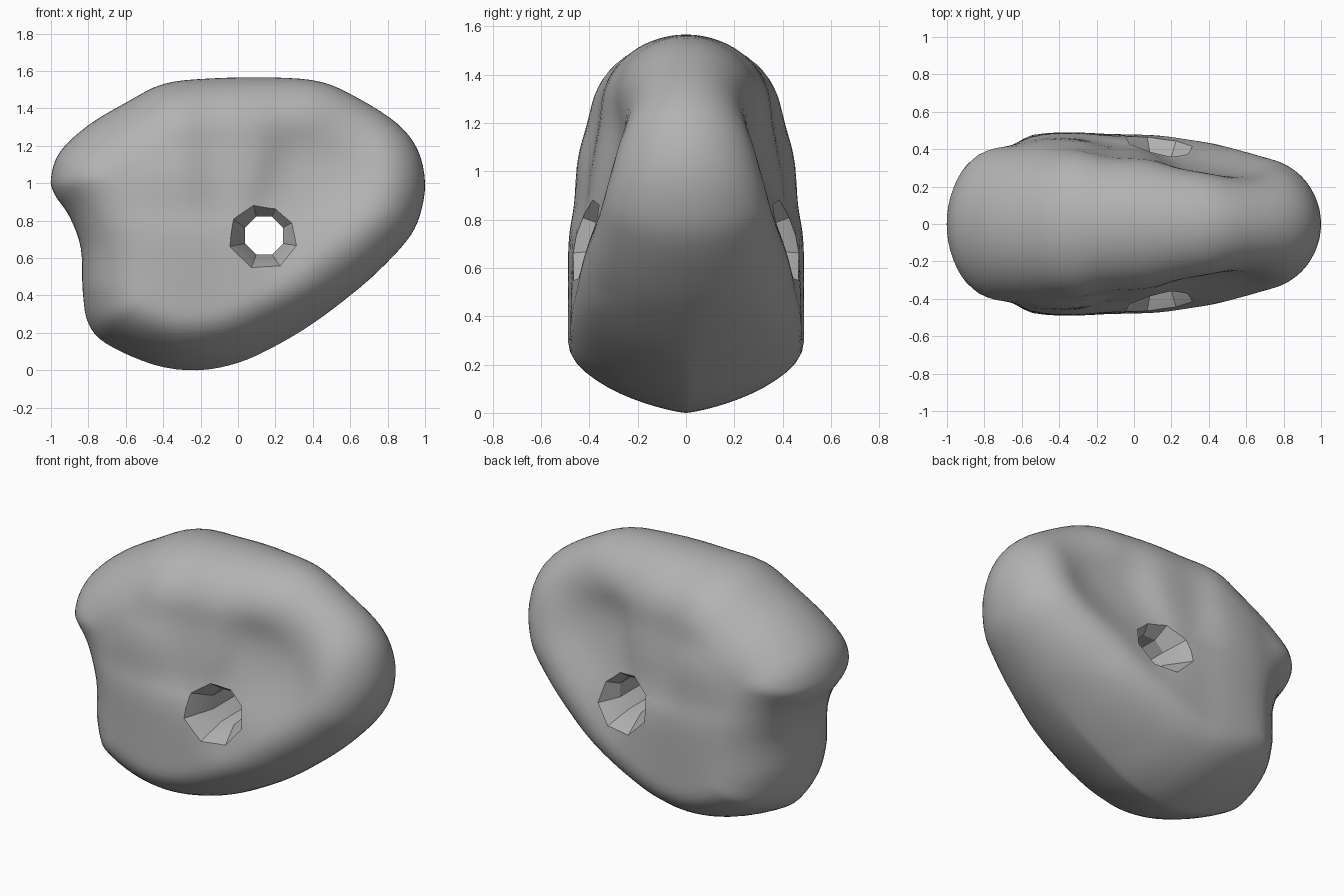
import bpy, bmesh, math
from mathutils import Vector

if "Cube" in bpy.data.objects:
    bpy.data.objects.remove(bpy.data.objects["Cube"])

# Front silhouette (x, z), clockwise from the left tip
OUTLINE = [(-1, 1.03), (-.95, 1.17), (-.8, 1.31), (-.6, 1.43), (-.4, 1.53), (-.15, 1.56),
           (.2, 1.565), (.45, 1.54), (.65, 1.45), (.85, 1.32), (.96, 1.18), (1, 1.0),
           (.97, .82), (.9, .69), (.75, .53), (.6, .40), (.4, .25), (.2, .13), (0, .04),
           (-.22, 0), (-.45, .03), (-.7, .14), (-.8, .25), (-.83, .42), (-.84, .65),
           (-.9, .82), (-.98, .94)]
# Half thickness of the faces (x, z, y): thick lower left, dished upper right
DEPTH = [(-.75, .35, .46), (-.72, .6, .44), (-.78, 1.0, .42), (-.75, 1.2, .39),
         (-.4, .3, .49), (-.4, .6, .49), (-.4, 1.0, .46), (-.4, 1.3, .39),
         (0, .3, .48), (0, .6, .475), (0, 1.0, .41), (0, 1.2, .35), (0, 1.4, .35),
         (.3, .35, .48), (.35, .55, .45), (.25, .75, .39), (.3, .95, .31), (.35, 1.15, .25),
         (.3, 1.4, .31), (.6, .62, .43), (.6, .8, .37), (.58, 1.0, .27), (.6, 1.2, .23),
         (.6, 1.4, .28), (.85, .8, .38), (.85, 1.0, .33), (.85, 1.2, .29)]


def spline(pts, steps):
    """Closed Catmull-Rom curve through the points."""
    p, n, out = [Vector(q) for q in pts], len(pts), []
    for i in range(n):
        a, b, c, d = (p[(i + k) % n] for k in (-1, 0, 1, 2))
        for s in range(steps):
            t = s / steps
            out.append(.5 * (2 * b + (c - a) * t + (2 * a - 5 * b + 4 * c - d) * t * t
                             + (3 * b - a - 3 * c + d) * t ** 3))
    return out


def edge_distance(q, loop):
    best = 9
    for a, b in zip(loop, loop[1:] + loop[:1]):
        e = b - a
        t = max(0, min(1, (q - a).dot(e) / e.length_squared))
        best = min(best, (a + e * t - q).length)
    return best


def half_depth(q, loop):
    ws = wy = 0
    for x, z, y in DEPTH:
        w = math.exp(-((q.x - x) ** 2 + (q.y - z) ** 2) / (2 * .13 ** 2)) + 1e-12
        ws, wy = ws + w, wy + w * y
    u = min(1, edge_distance(q, loop) / .3)
    keel = max(0, min(1, (.45 - q.y) / .3))      # sharper rounding along the bottom
    return wy / ws * math.sqrt(1 - (1 - u) ** 2) ** (1 + .5 * keel)


def make_object(name, bm):
    bmesh.ops.recalc_face_normals(bm, faces=bm.faces)
    me = bpy.data.meshes.new(name)
    bm.to_mesh(me)
    bm.free()
    ob = bpy.data.objects.new(name, me)
    bpy.context.collection.objects.link(ob)
    return ob


def bridge(bm, a, b):
    n = len(a)
    for i in range(n):
        bm.faces.new((a[i], a[(i + 1) % n], b[(i + 1) % n], b[i]))


# Stone body: concentric rings swept from the rim to the middle of each face
loop = spline(OUTLINE, 4)
centre = Vector((0, .8))
RINGS = 22
bm = bmesh.new()
rim = [bm.verts.new((p.x, 0, p.y)) for p in loop]
sides = {-1: rim, 1: rim}
for k in range(1, RINGS):
    s = 1 - (k / RINGS) ** 2
    pts = [centre + (p - centre) * s for p in loop]
    depths = [half_depth(q, loop) for q in pts]
    for side in (-1, 1):
        ring = [bm.verts.new((q.x, side * d, q.y)) for q, d in zip(pts, depths)]
        bridge(bm, sides[side], ring)
        sides[side] = ring
for side, ring in sides.items():
    mid = bm.verts.new((centre.x, side * half_depth(centre, loop), centre.y))
    for i in range(len(ring)):
        bm.faces.new((ring[i], ring[(i + 1) % len(ring)], mid))
stone = make_object("stone_body", bm)

# Octagonal through hole, flared at both mouths
bm = bmesh.new()
rings = []
for y, r, x, z in ((-.6, .29, .16, .76), (-.3, .11, .14, .72), (.3, .11, .14, .72), (.6, .29, .16, .76)):
    rings.append([bm.verts.new((x + r * math.cos((i + .5) * math.pi / 4), y,
                                z + r * math.sin((i + .5) * math.pi / 4))) for i in range(8)])
for a, b in zip(rings, rings[1:]):
    bridge(bm, a, b)
bm.faces.new(rings[0])
bm.faces.new(rings[-1])
cutter = make_object("hole_cutter", bm)
cutter.hide_render = True

grey = bpy.data.materials.new("stone grey")
grey.diffuse_color = (.45, .45, .45, 1)
grey.use_nodes = True
grey.node_tree.nodes["Principled BSDF"].inputs["Base Color"].default_value = grey.diffuse_color
stone.data.materials.append(grey)
cutter.data.materials.append(grey)

bpy.context.view_layer.objects.active = stone
stone.select_set(True)
mod = stone.modifiers.new("hole", 'BOOLEAN')
mod.operation, mod.object, mod.solver = 'DIFFERENCE', cutter, 'EXACT'
bpy.ops.object.modifier_apply(modifier=mod.name)
bpy.data.objects.remove(cutter)
bpy.ops.object.shade_smooth_by_angle(angle=math.radians(30))
